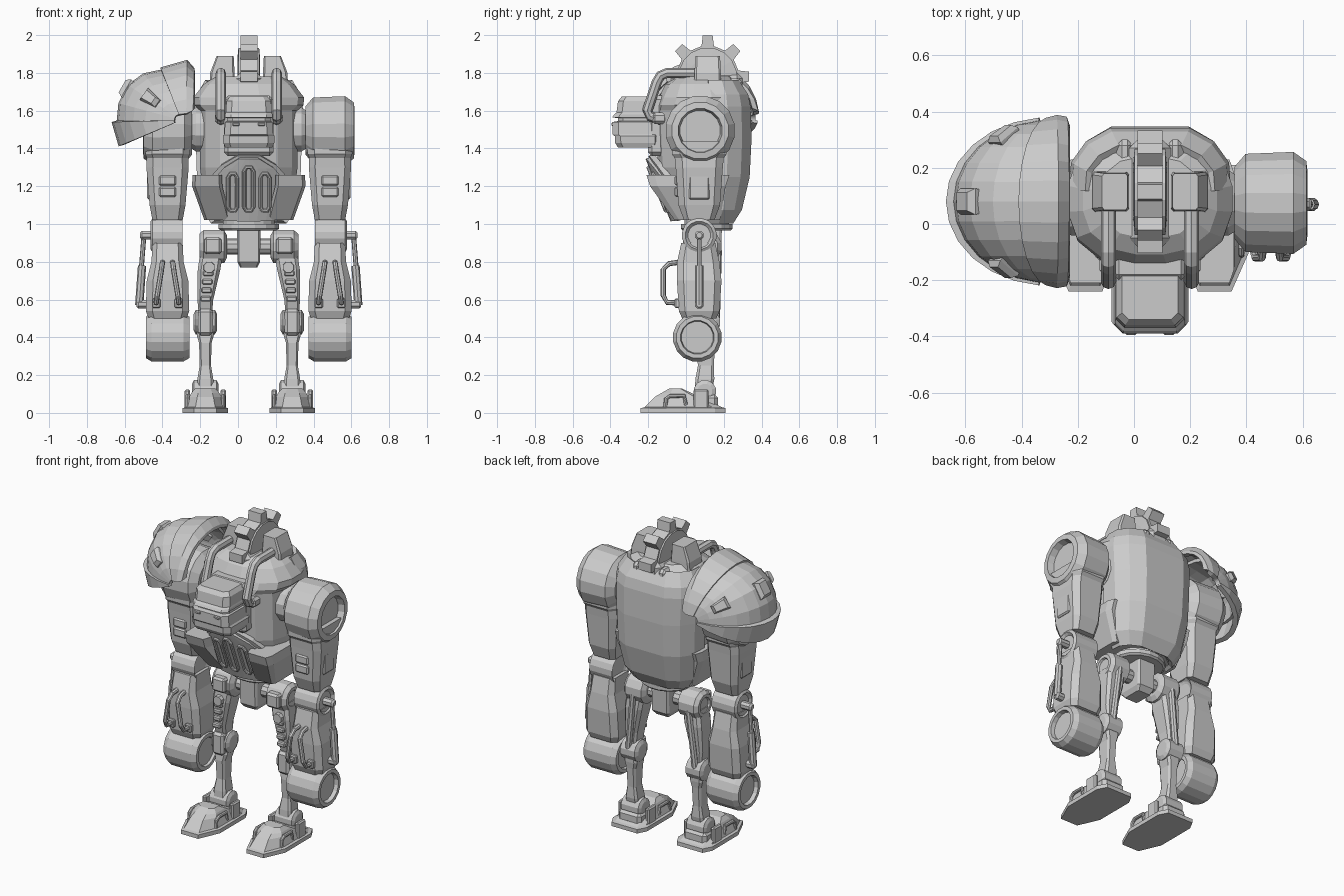
import bpy, bmesh
from math import sin, cos, pi, radians
from mathutils import Vector

cube = bpy.data.objects.get("Cube")
if cube:
    bpy.data.objects.remove(cube, do_unlink=True)

CX = 0.057  # centre line of the body
metal = bpy.data.materials.new("plain_grey")
metal.use_nodes = True
metal.diffuse_color = (0.6, 0.6, 0.6, 1)
metal.node_tree.nodes["Principled BSDF"].inputs["Base Color"].default_value = (0.6, 0.6, 0.6, 1)


def put(name, bm, pair=False, thick=0):
    """Store a mesh on the centre line, optionally thickened and mirrored."""
    bmesh.ops.recalc_face_normals(bm, faces=bm.faces)
    me = bpy.data.meshes.new(name)
    bm.to_mesh(me)
    bm.free()
    me.materials.append(metal)
    ob = bpy.data.objects.new(name, me)
    ob.location.x = CX
    bpy.context.scene.collection.objects.link(ob)
    if thick:
        mod = ob.modifiers.new("thickness", 'SOLIDIFY')
        mod.thickness, mod.offset = thick, 0
    if pair:
        ob.modifiers.new("mirror", 'MIRROR').use_mirror_merge = False
    return ob


def skin(rows, closed=True):
    """Join rows of points with quads; closed rows also get end caps."""
    bm = bmesh.new()
    vs = [[bm.verts.new(p) for p in row] for row in rows]
    n = len(rows[0])
    for a, b in zip(vs, vs[1:]):
        for i in range(n if closed else n - 1):
            j = (i + 1) % n
            bm.faces.new((a[i], a[j], b[j], b[i]))
    if closed:
        bm.faces.new(vs[0])
        bm.faces.new(vs[-1])
    return bm


def oval(n, p=2.0):
    pts = []
    for i in range(n):
        a = 2 * pi * (i + 0.5) / n
        c, s = cos(a), sin(a)
        k = (abs(c) ** p + abs(s) ** p) ** (-1 / p)
        pts.append((c * k, s * k))
    return pts


def chamfered(k):
    q = 1 - k
    return [(1, -q), (1, q), (q, 1), (-q, 1), (-1, q), (-1, -q), (-q, -1), (q, -1)]


def loft(name, profile, sections, axis='z', pair=False):
    """Sections are (position, centre u, centre v, half u, half v)."""
    rows = []
    for t, cu, cv, hu, hv in sections:
        uv = [(cu + hu * u, cv + hv * v) for u, v in profile]
        rows.append([(t, u, v) if axis == 'x' else (u, t, v) if axis == 'y' else (u, v, t) for u, v in uv])
    return put(name, skin(rows), pair)


def drum(name, y, z, steps, n=16, pair=True):
    """Turned part along x; steps are (x, radius)."""
    return loft(name, oval(n), [(x, y, z, r, r) for x, r in steps], 'x', pair)


def box(name, x, y, z, bevel=0.01, pair=False):
    bm = bmesh.new()
    bmesh.ops.create_cube(bm, size=1)
    for v in bm.verts:
        v.co = [(a + b) / 2 + c * (b - a) for (a, b), c in zip((x, y, z), v.co)]
    bmesh.ops.bevel(bm, geom=bm.edges[:], offset=bevel, segments=1, affect='EDGES')
    return put(name, bm, pair)


def tube(name, pts, r, pair=False, ref=(1, 0, 0), n=8):
    pts = [Vector(p) for p in pts]
    ref, rows = Vector(ref), []
    for i, p in enumerate(pts):
        t = (pts[min(i + 1, len(pts) - 1)] - pts[max(i - 1, 0)]).normalized()
        v = t.cross(ref).normalized()
        u = v.cross(t)
        rows.append([p + r * (cos(2 * pi * k / n) * u + sin(2 * pi * k / n) * v) for k in range(n)])
    return put(name, skin(rows), pair)


# Torso
def body(z, w, front, back):
    return (z, 0, (front + back) / 2, w, (back - front) / 2)


loft("torso", oval(16, 2.5), [
    body(1.02, .18, -.04, .24), body(1.14, .24, -.10, .29), body(1.3, .26, -.15, .31),
    body(1.6, .26, -.165, .32), body(1.63, .292, -.16, .325), body(1.67, .295, -.145, .325),
    body(1.74, .24, -.11, .28), body(1.78, .18, -.05, .24)])

# Faceted shell on the back
shell = []
for z, w, back in ((1.01, .19, .24), (1.08, .235, .285), (1.25, .262, .325), (1.45, .268, .335), (1.62, .275, .33), (1.68, .265, .318), (1.755, .22, .27)):
    shell.append([(s * w * u, .1 + (back - .1) * v, z) for s, u, v in
                  ((1, 1, .1), (1, .98, .5), (1, .8, .8), (1, .5, 1), (-1, .5, 1), (-1, .8, .8), (-1, .98, .5), (-1, 1, .1))])
put("back_shell", skin(shell, False), thick=.025)
box("top_rail", (.06, .12), (.18, .3), (1.66, 1.77), .02, pair=True)

# Hip guards beside the belly
loft("hip_guard", chamfered(.2), [(1.02, .165, .06, .07, .12), (1.2, .22, .01, .08, .2), (1.26, .22, .01, .078, .22)], pair=True)

# Arched belly plate with a rim and three loops
def belly_y(x, z):
    return -.2 + (1.35 - z) * .4 + 1.5 * x * x


for part, grow, back in (("belly_rim", 1.12, .015), ("belly_plate", 1.0, 0)):
    rows = []
    for z, w in ((1.02, .13), (1.12, .155), (1.24, .18), (1.3, .13), (1.35, .05)):
        z2 = 1.02 + (z - 1.02) * (1 + (grow - 1) * .4)
        rows.append([(w * grow * k / 3, belly_y(w * k / 3, z) + back, z2) for k in range(-3, 4)])
    put(part, skin(rows, False), thick=.03)
for x in (-.085, 0, .085):
    top = 1.3 - abs(x) * .4
    outline = [(-.024, 1.09), (-.024, top - .02), (-.012, top), (.012, top), (.024, top - .02),
               (.024, 1.09), (.012, 1.07), (-.012, 1.07), (-.024, 1.09)]
    tube("belly_loop", [(x + u, belly_y(x, z) - .018, z) for u, z in outline], .011, ref=(0, 1, .4))

# Head
box("head_mount", (-.13, .13), (-.2, -.08), (1.36, 1.68), .02)
loft("head", chamfered(.25), [(1.405, 0, -.25, .125, .11), (1.43, 0, -.255, .135, .12), (1.465, 0, -.255, .137, .122),
     (1.475, 0, -.26, .13, .13), (1.54, 0, -.26, .125, .13), (1.545, 0, -.25, .115, .11), (1.56, 0, -.25, .115, .11),
     (1.565, 0, -.26, .125, .13), (1.58, 0, -.255, .125, .125), (1.59, 0, -.25, .122, .118), (1.65, 0, -.245, .118, .115), (1.675, 0, -.245, .1, .095)])
box("eye_lamp", (.045, .09), (-.395, -.37), (1.515, 1.54), .008, pair=True)

# Top gear, exhaust housings and chest pipes
teeth = []
for i in range(8):
    for da, r in ((-.2, .75), (-.12, 1), (.12, 1), (.2, .75)):
        teeth.append((r * cos(i * pi / 4 + da), r * sin(i * pi / 4 + da)))
loft("top_gear", teeth, [(-.045, .115, 1.78, .22, .22), (.045, .115, 1.78, .22, .22)], 'x')
drum("gear_hub", .115, 1.78, [(-.06, .1), (-.055, .155), (.055, .155), (.06, .1)], pair=False)
box("gear_mount", (-.075, .075), (-.08, .3), (1.68, 1.8), .03)
loft("exhaust_housing", chamfered(.15), [(1.68, .14, .115, .07, .075), (1.8, .14, .115, .065, .07), (1.89, .125, .115, .045, .065)], pair=True)
tube("chest_pipe", [(.148, .08, 1.8), (.148, -.1, 1.8), (.148, -.135, 1.785), (.148, -.155, 1.75), (.148, -.205, 1.6), (.148, -.19, 1.57), (.148, -.13, 1.55)], .027, pair=True)
box("pipe_socket", (.11, .18), (-.18, -.1), (1.53, 1.59), .015, pair=True)

# Shoulders
drum("shoulder_link", .075, 1.5, [(.2, .12), (.28, .12), (.31, .1), (.34, .1)], 12)
drum("shoulder_drum", .075, 1.495, [(.3, .13), (.34, .178), (.51, .185), (.556, .152), (.56, .118), (.52, .108)])

# Upper arm, elbow, forearm and fist
AX = .43
loft("upper_arm", chamfered(.3), [(1.02, AX, .07, .08, .08), (1.1, AX, .07, .095, .11), (1.3, AX, .07, .112, .125),
     (1.35, AX, .07, .11, .13), (1.37, AX, .07, .118, .145), (1.44, AX, .07, .118, .145)], pair=True)
for z in (1.17, 1.23):
    box("arm_front_plate", (AX - .045, AX + .045), (-.06, -.03), (z - .027, z + .027), .008, pair=True)
box("arm_side_plate", (AX + .08, AX + .108), (.015, .125), (1.13, 1.26), .008, pair=True)
drum("elbow", .07, .94, [(AX - .06, .06), (AX - .065, .075), (AX - .08, .092), (AX + .08, .092), (AX + .09, .075), (AX + .075, .06)])
loft("forearm", chamfered(.3), [(.5, AX, .07, .1, .09), (.54, AX, .07, .115, .108), (.7, AX, .07, .11, .118),
     (.8, AX, .065, .085, .112), (.9, AX, .065, .08, .09)], pair=True)
for s in (-1, 1):
    tube("forearm_handle", [(AX + s * .025, -.02, .8), (AX + s * .028, -.09, .79), (AX + s * .032, -.12, .76),
         (AX + s * .055, -.12, .62), (AX + s * .06, -.1, .585), (AX + s * .06, -.01, .58)], .014, pair=True)
    box("handle_foot", (AX + s * .06 - .022, AX + s * .06 + .022), (-.06, 0), (.555, .605), .006, pair=True)
tube("piston_rod", [(.555, .07, .94), (.57, .07, .75)], .013, pair=True)
tube("piston_sleeve", [(.565, .07, .78), (.58, .07, .57)], .022, pair=True)
for x, z in ((.545, .94), (.565, .575)):
    drum("piston_pin", .07, z, [(x - .05, .025), (x + .02, .025), (x + .03, .015)], 8)
drum("fist_drum", .06, .4, [(AX - .1, .085), (AX - .115, .09), (AX - .115, .112), (AX - .085, .13), (AX + .085, .13), (AX + .115, .112), (AX + .115, .09), (AX + .09, .085)])

# Right shoulder guard: segmented quarter dome with a flat rim facing the body
PX, PY, PZ = -.357, .08, 1.55
ARC = range(6, 175, 14)


def dome(phi, t, r, ry):
    a, b = radians(phi), radians(t)
    return (PX + r * sin(b) * cos(a), PY + ry * cos(b), PZ + r * sin(b) * sin(a))


def rim(x, height, ry, base):
    return [(x, PY + ry * cos(radians(t)), base + height * sin(radians(t))) for t in ARC]


def arc(phi, r, ry):
    return [dome(phi, t, r, ry) for t in ARC]


put("guard_upper_band", skin([rim(-.3, .215, .27, 1.59), rim(-.302, .25, .29, 1.57), rim(-.33, .305, .295, 1.55),
                              arc(112, .285, .285)], False), thick=.03)
put("guard_middle", skin([arc(phi, r, .275) for phi, r in
                          ((98, .265), (114, .275), (130, .305), (147, .325), (165, .33), (184, .33))], False), thick=.03)
put("guard_lower_band", skin([arc(181, .355, .285), arc(203, .345, .285)], False), thick=.03)
for phi, t in ((150, 90), (145, 36), (145, 144)):
    rows = []
    for r in (.28, .345, .365):
        w = 9 if r < .36 else 6
        rows.append([dome(phi + dp * w, t + dt * w, r, r * .86) for dp, dt in ((-1, -1), (1, -1), (1, 1), (-1, 1))])
    put("guard_stud", skin(rows))

# Waist and pelvis
loft("waist_ring", oval(16), [(.965, 0, .11, .15, .13), (.975, 0, .11, .163, .14), (1.0, 0, .11, .163, .14), (1.0, 0, .11, .14, .12), (1.05, 0, .11, .14, .12)])
loft("pelvis", chamfered(.15), [(.77, 0, .1, .045, .06), (.8, 0, .1, .06, .085), (.98, 0, .1, .062, .09)])
drum("hip_axle", .1, .88, [(-.15, .042), (.15, .042)], 10, False)

# Legs
LX = .23
drum("hip_joint", .1, .88, [(.115, .06), (.13, .09), (.24, .09), (.262, .07), (.262, .05), (.25, .045)], 12)
box("hip_front_block", (.145, .235), (-.015, .06), (.84, .93), .012, pair=True)
loft("thigh", chamfered(.3), [(.52, LX, .11, .035, .045), (.6, LX, .1, .042, .055), (.76, LX - .02, .1, .06, .068), (.86, LX - .035, .1, .06, .06)], pair=True)
for i in range(4):
    z = .59 + i * .045
    box("thigh_rib", (LX - .03 - i * .004, LX + .025 - i * .004), (.02, .07), (z, z + .028), .006, pair=True)
loft("thigh_stud", oval(8), [(.01, LX - .02, .77, .03, .03), (.06, LX - .02, .77, .035, .035)], 'y', pair=True)
tube("thigh_strut", [(LX - .035, .17, .86), (LX + .005, .16, .5)], .02, pair=True)
drum("knee", .115, .48, [(LX - .062, .045), (LX - .05, .068), (LX + .05, .068), (LX + .062, .045)], 12)
box("knee_cap", (LX - .04, LX + .04), (.035, .1), (.41, .55), .015, pair=True)
loft("shin", chamfered(.3), [(.1, LX, .09, .045, .045), (.18, LX, .1, .042, .05), (.25, LX, .105, .03, .042),
     (.37, LX, .105, .033, .05), (.41, LX, .11, .045, .05), (.46, LX, .115, .04, .045)], pair=True)

# Feet
sole = [(.5, -1), (1, -.4), (1, .75), (.75, 1), (-.75, 1), (-1, .75), (-1, -.4), (-.5, -1)]
loft("foot", sole, [(0, LX, -.015, .12, .225), (.025, LX, -.015, .12, .225), (.03, LX, -.015, .105, .205),
     (.085, LX, -.045, .085, .12), (.105, LX, -.05, .075, .08), (.128, LX, -.055, .055, .035)], pair=True)
drum("ankle", .1, .115, [(LX - .07, .04), (LX - .06, .06), (LX + .06, .06), (LX + .07, .04)], 12)
box("ankle_mount", (LX - .08, LX + .08), (.04, .17), (.02, .1), .02, pair=True)
for s in (-1, 1):
    x = LX + s * .095
    tube("foot_handle", [(x, -.11, .03), (x, -.105, .075), (x, -.085, .09), (x, -.01, .09), (x, 0, .04)], .011, pair=True)
    box("heel_tab", (x - .014, x + .014), (.04, .12), (.02, .125), .008, pair=True)
